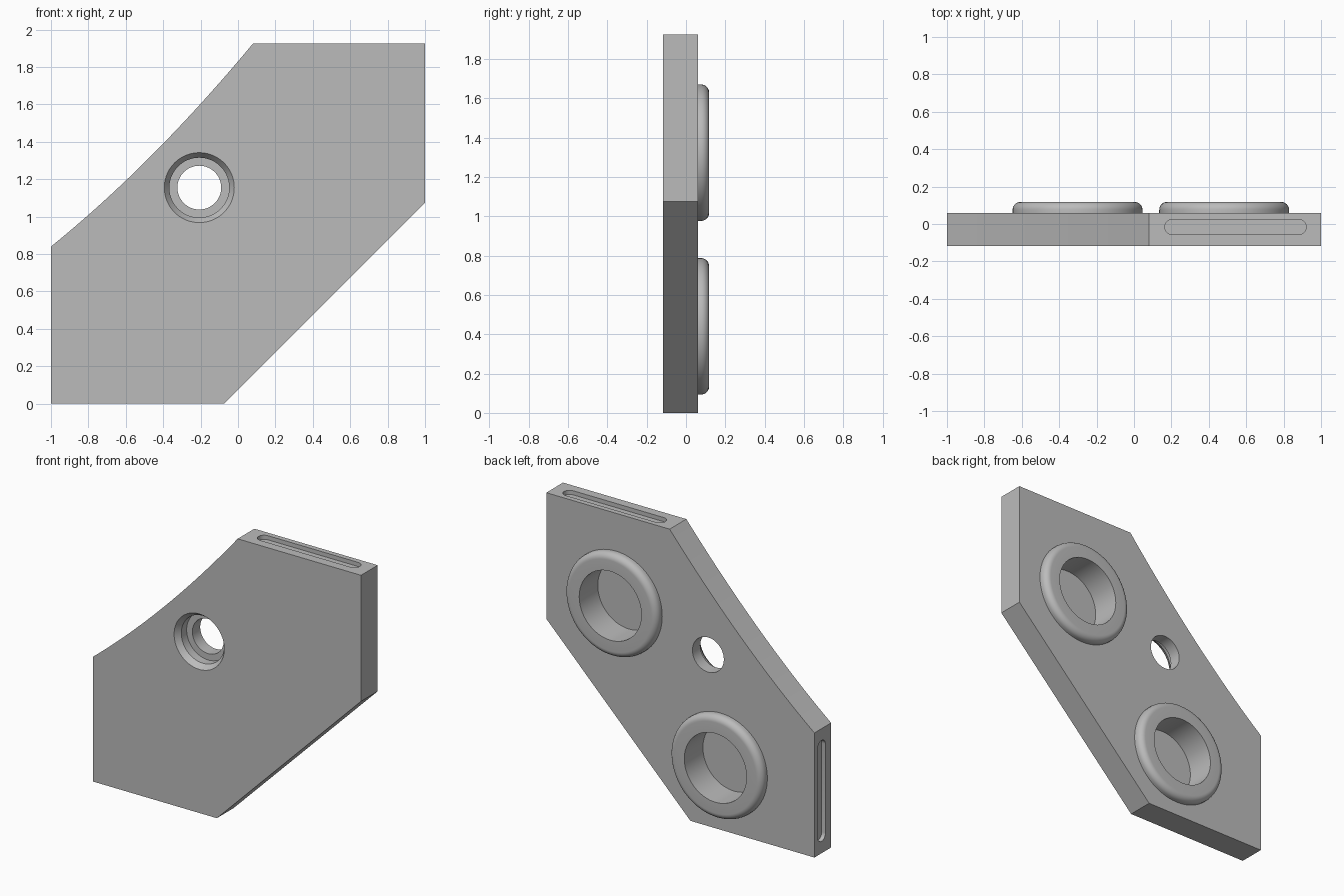
import bpy, bmesh, math
from mathutils import Vector

cube = bpy.data.objects.get("Cube")
if cube:
    bpy.data.objects.remove(cube)

BACK, FRONT, RIM = 0.06, -0.118, 0.118

grey = bpy.data.materials.new("plain grey")
grey.use_nodes = True
grey.diffuse_color = (0.5, 0.5, 0.5, 1)
grey.node_tree.nodes["Principled BSDF"].inputs["Base Color"].default_value = (0.5, 0.5, 0.5, 1)


def finish(name, bm):
    bmesh.ops.recalc_face_normals(bm, faces=bm.faces)
    mesh = bpy.data.meshes.new(name)
    bm.to_mesh(mesh)
    bm.free()
    mesh.materials.append(grey)
    obj = bpy.data.objects.new(name, mesh)
    bpy.context.collection.objects.link(obj)
    return obj


def prism(name, points, push):
    """Extrude a flat outline along a vector."""
    bm = bmesh.new()
    face = bm.faces.new([bm.verts.new(p) for p in points])
    side = bmesh.ops.extrude_face_region(bm, geom=[face], use_keep_orig=True)["geom"]
    bmesh.ops.translate(bm, vec=push, verts=[v for v in side if isinstance(v, bmesh.types.BMVert)])
    return finish(name, bm)


def lathe(name, x, z, profile, closed=False):
    """Spin (radius, y) points about an axis parallel to y."""
    bm = bmesh.new()
    verts = [bm.verts.new((r, y, 0)) for r, y in profile]
    edges = [bm.edges.new(pair) for pair in zip(verts, verts[1:])]
    if closed:
        edges.append(bm.edges.new((verts[-1], verts[0])))
    bmesh.ops.spin(bm, geom=verts + edges, axis=(0, 1, 0), cent=(0, 0, 0),
                   angle=math.tau, steps=72)
    bmesh.ops.remove_doubles(bm, verts=bm.verts, dist=0.0001)
    bmesh.ops.translate(bm, vec=(x, 0, z), verts=bm.verts)
    return finish(name, bm)


def activate(obj):
    bpy.ops.object.select_all(action='DESELECT')
    obj.select_set(True)
    bpy.context.view_layer.objects.active = obj


def cut(target, cutter):
    activate(target)
    mod = target.modifiers.new("cut", 'BOOLEAN')
    mod.operation = 'DIFFERENCE'
    mod.solver = 'EXACT'
    mod.object = cutter
    bpy.ops.object.modifier_apply(modifier=mod.name)
    bpy.data.objects.remove(cutter)


def slot(name, start, end, depth):
    """Round-ended slot cutter between two end centres, sunk along depth."""
    start, end, depth = Vector(start), Vector(end), Vector(depth)
    along = (end - start).normalized()
    across, radius = Vector((0, 1, 0)), 0.041
    points = []
    for centre, turn in ((end, 0), (start, math.pi)):
        for i in range(13):
            a = turn - math.pi / 2 + math.pi * i / 12
            points.append(centre + radius * (along * math.cos(a) + across * math.sin(a)) - depth)
    return prism(name, points, depth * 2)


# Plate with a gently hollow upper left edge
outline = [(-1, 0), (-0.075, 0), (1, 1.075), (1, 1.925)]
for i in range(25):
    t = i / 24
    outline.append((0.08 - 1.08 * t, 1.925 - 1.085 * t - 0.212 * t * (1 - t)))
plate = prism("plate", [(x, FRONT, z) for x, z in outline], (0, BACK - FRONT, 0))

# Stepped through hole with a chamfered mouth
cut(plate, lathe("hole_cutter", -0.207, 1.155, [
    (0, -0.2), (0.187, -0.2), (0.187, FRONT), (0.16, -0.08), (0.16, -0.023),
    (0.117, -0.023), (0.117, 0.2), (0, 0.2)]))

# Shallow slots in the top and the side
cut(plate, slot("top_slot_cutter", (0.206, -0.016, 1.925), (0.88, -0.016, 1.925), (0, 0, -0.028)))
cut(plate, slot("side_slot_cutter", (-1, -0.016, 0.121), (-1, -0.016, 0.72), (0.028, 0, 0)))

# Round pockets with raised, rounded collars on the back
fillet = 0.042
collar = [(0.232, BACK), (0.347, BACK)]
for i in range(9):
    a = math.pi / 2 * i / 8
    collar.append((0.347 - fillet + fillet * math.cos(a), RIM - fillet + fillet * math.sin(a)))
collar.append((0.232, RIM))
parts = [plate]
for name, x, z in (("upper_collar", 0.482, 1.323), ("lower_collar", -0.302, 0.44)):
    cut(plate, lathe("pocket_cutter", x, z, [(0, -0.08), (0.232, -0.08), (0.232, 0.2), (0, 0.2)]))
    parts.append(lathe(name, x, z, collar, closed=True))

for obj in parts:
    activate(obj)
    bpy.ops.object.shade_smooth_by_angle(angle=math.radians(25))
